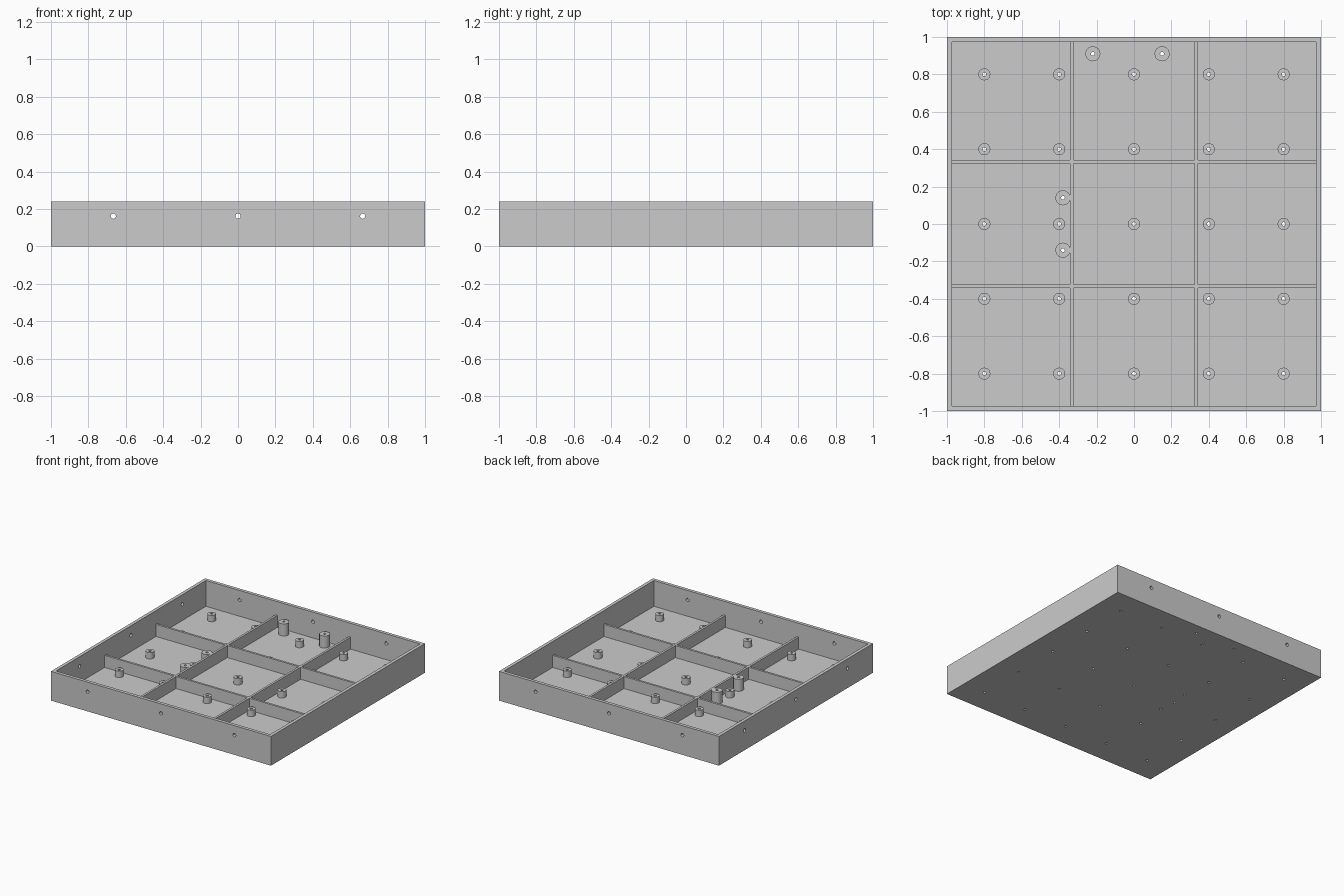
import bpy, bmesh, math
from mathutils import Matrix, Vector

old = bpy.data.objects.get("Cube")
if old:
    bpy.data.objects.remove(old, do_unlink=True)

HEIGHT, WALL, FLOOR = 0.24, 0.027, 0.028
RIB_TOP, RIB_WIDTH, THIRD = 0.127, 0.018, 0.333
POST_TOP, POST_R, BIG_R = 0.08, 0.032, 0.04
SCREW_R, WALL_HOLE_R, WALL_HOLE_Z = 0.01, 0.014, 0.162
INNER = 1 - WALL

grey = bpy.data.materials.new("plain grey")
grey.use_nodes = True
colour = (0.6, 0.6, 0.6, 1)
grey.diffuse_color = colour
grey.node_tree.nodes["Principled BSDF"].inputs["Base Color"].default_value = colour


def finish(name, bm):
    bmesh.ops.recalc_face_normals(bm, faces=bm.faces)
    mesh = bpy.data.meshes.new(name)
    bm.to_mesh(mesh)
    bm.free()
    mesh.materials.append(grey)
    obj = bpy.data.objects.new(name, mesh)
    bpy.context.collection.objects.link(obj)
    return obj


def select(obj):
    bpy.ops.object.select_all(action='DESELECT')
    obj.select_set(True)
    bpy.context.view_layer.objects.active = obj


def add_box(bm, low, high):
    low, high = Vector(low), Vector(high)
    matrix = Matrix.Translation((low + high) / 2) @ Matrix.Diagonal((*(high - low), 1))
    bmesh.ops.create_cube(bm, size=1, matrix=matrix)


def add_rod(bm, centre, radius, length, rotation=Matrix()):
    bmesh.ops.create_cone(bm, cap_ends=True, segments=24, radius1=radius, radius2=radius,
                          depth=length, matrix=Matrix.Translation(centre) @ rotation)


def cut(obj, cutter):
    cutter.hide_render = True
    mod = obj.modifiers.new("cut", 'BOOLEAN')
    mod.operation, mod.solver, mod.object = 'DIFFERENCE', 'EXACT', cutter
    select(obj)
    bpy.ops.object.modifier_apply(modifier=mod.name)
    bpy.data.objects.remove(cutter, do_unlink=True)


def tube(name, x, y, radius, top):
    # Hollow screw post: four rings bridged into a closed sleeve on the floor
    bm = bmesh.new()
    rings = []
    for r, z in ((SCREW_R, FLOOR), (radius, FLOOR), (radius, top), (SCREW_R, top)):
        rings.append([bm.verts.new((x + r * math.cos(a), y + r * math.sin(a), z))
                      for a in (math.tau * i / 24 for i in range(24))])
    for k in range(4):
        a, b = rings[k], rings[(k + 1) % 4]
        for i in range(24):
            j = (i + 1) % 24
            bm.faces.new((a[i], a[j], b[j], b[i]))
    obj = finish(name, bm)
    select(obj)
    bpy.ops.object.shade_smooth_by_angle()


# Post layout: grid of short posts and two pairs of tall ones
grid = (-0.8, -0.4, 0, 0.4, 0.8)
short_posts = [(x, y) for x in grid for y in grid]
tall_posts = [(-0.22, 0.91), (0.15, 0.91), (-0.38, 0.14), (-0.38, -0.14)]

# Tray body with its hollow
bm = bmesh.new()
add_box(bm, (-1, -1, 0), (1, 1, HEIGHT))
tray = finish("tray", bm)
bm = bmesh.new()
add_box(bm, (-INNER, -INNER, FLOOR), (INNER, INNER, HEIGHT + 0.1))
cut(tray, finish("hollow_cutter", bm))

# Screw holes through the floor, cable holes in front, back and one side wall
bm = bmesh.new()
for x, y in short_posts + tall_posts:
    add_rod(bm, (x, y, FLOOR / 2), SCREW_R, 0.08)
quarter = math.pi / 2
for offset in (-2 / 3, 0, 2 / 3):
    for y in (-1, 1):
        add_rod(bm, (offset, y, WALL_HOLE_Z), WALL_HOLE_R, 0.1, Matrix.Rotation(quarter, 4, 'X'))
    add_rod(bm, (-1, offset, WALL_HOLE_Z), WALL_HOLE_R, 0.1, Matrix.Rotation(quarter, 4, 'Y'))
cut(tray, finish("hole_cutter", bm))

# Dividing ribs: two full-length, crossed by short segments
half = RIB_WIDTH / 2
bm = bmesh.new()
for x in (-THIRD, THIRD):
    add_box(bm, (x - half, -INNER, FLOOR), (x + half, INNER, RIB_TOP))
finish("long_ribs", bm)
bm = bmesh.new()
spans = ((-INNER, -THIRD - half), (-THIRD + half, THIRD - half), (THIRD + half, INNER))
for y in (-THIRD, THIRD):
    for start, end in spans:
        add_box(bm, (start, y - half, FLOOR), (end, y + half, RIB_TOP))
finish("cross_ribs", bm)

# Screw posts
for x, y in short_posts:
    tube("short_post", x, y, POST_R, POST_TOP)
for x, y in tall_posts:
    tube("tall_post", x, y, BIG_R, RIB_TOP)
